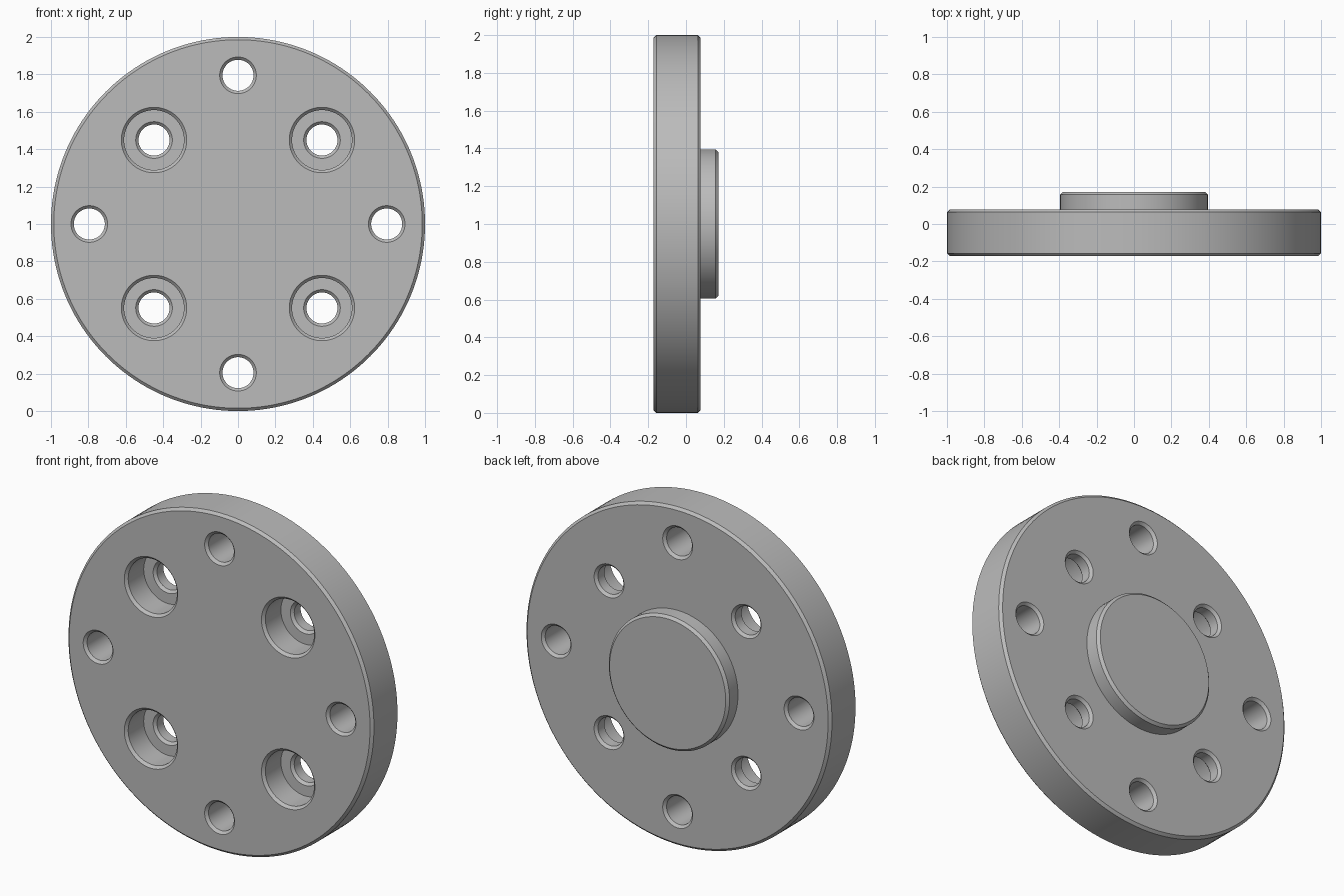
import bpy, bmesh
from math import pi, cos, sin, radians
from mathutils import Vector

cube = bpy.data.objects.get("Cube")
if cube:
    bpy.data.objects.remove(cube, do_unlink=True)

FRONT, BACK, BOSS = -0.172, 0.078, 0.172   # y of the three flat faces
CH = 0.015                                 # edge chamfer
CENTRE_Z = 1.0

steel = bpy.data.materials.new("grey_steel")
colour = (0.5, 0.5, 0.5, 1)
steel.diffuse_color = colour
steel.use_nodes = True
steel.node_tree.nodes["Principled BSDF"].inputs["Base Color"].default_value = colour


def lathe(bm, profile, x=0, z=CENTRE_Z, steps=96):
    """Revolve (radius, y) points about an axis parallel to y."""
    verts = [bm.verts.new((x + r, y, z)) for r, y in profile]
    edges = [bm.edges.new(pair) for pair in zip(verts, verts[1:])]
    bmesh.ops.spin(bm, geom=verts + edges, cent=(x, 0, z), axis=(0, 1, 0),
                   angle=2 * pi, steps=steps)


def make_object(name, bm):
    bmesh.ops.remove_doubles(bm, verts=bm.verts, dist=1e-5)
    bmesh.ops.dissolve_degenerate(bm, edges=bm.edges, dist=1e-6)
    bmesh.ops.recalc_face_normals(bm, faces=bm.faces)
    mesh = bpy.data.meshes.new(name)
    bm.to_mesh(mesh)
    bm.free()
    mesh.materials.append(steel)
    obj = bpy.data.objects.new(name, mesh)
    bpy.context.collection.objects.link(obj)
    return obj


# Round plate with raised rear boss, chamfered edges
R, RB = 1.0, 0.395
bm = bmesh.new()
lathe(bm, [(0, FRONT), (R - CH, FRONT), (R, FRONT + CH), (R, BACK - CH),
           (R - CH, BACK), (RB, BACK), (RB, BOSS - CH), (RB - CH, BOSS),
           (0, BOSS)], steps=160)
flange = make_object("flange_plate", bm)

# Hole cutters: chamfered through holes and counterbored bolt holes
OUT = 0.05
HOLE, BORE = 0.083, 0.16
FLOOR = FRONT + 0.16


def rear_end(r):
    return [(r, BACK - CH), (r + CH, BACK), (r + CH, BACK + OUT), (0, BACK + OUT)]


def front_end(r):
    return [(0, FRONT - OUT), (r + CH, FRONT - OUT), (r + CH, FRONT), (r, FRONT + CH)]


bm = bmesh.new()
for i in range(4):
    a = i * pi / 2
    lathe(bm, front_end(HOLE) + rear_end(HOLE),
          0.795 * cos(a), CENTRE_Z + 0.795 * sin(a), 64)
    for_bolt = front_end(BORE) + [(BORE, FLOOR), (HOLE + CH, FLOOR),
                                  (HOLE, FLOOR + CH)] + rear_end(HOLE)
    b = a + pi / 4
    lathe(bm, for_bolt, 0.635 * cos(b), CENTRE_Z + 0.635 * sin(b), 64)
cutter = make_object("hole_cutter", bm)
cutter.hide_render = True

cut = flange.modifiers.new("holes", 'BOOLEAN')
cut.operation = 'DIFFERENCE'
cut.solver = 'EXACT'
cut.object = cutter

bpy.ops.object.select_all(action='DESELECT')
flange.select_set(True)
bpy.context.view_layer.objects.active = flange
bpy.ops.object.modifier_apply(modifier=cut.name)
bpy.data.objects.remove(cutter, do_unlink=True)
bpy.ops.object.shade_smooth_by_angle(angle=radians(30))
